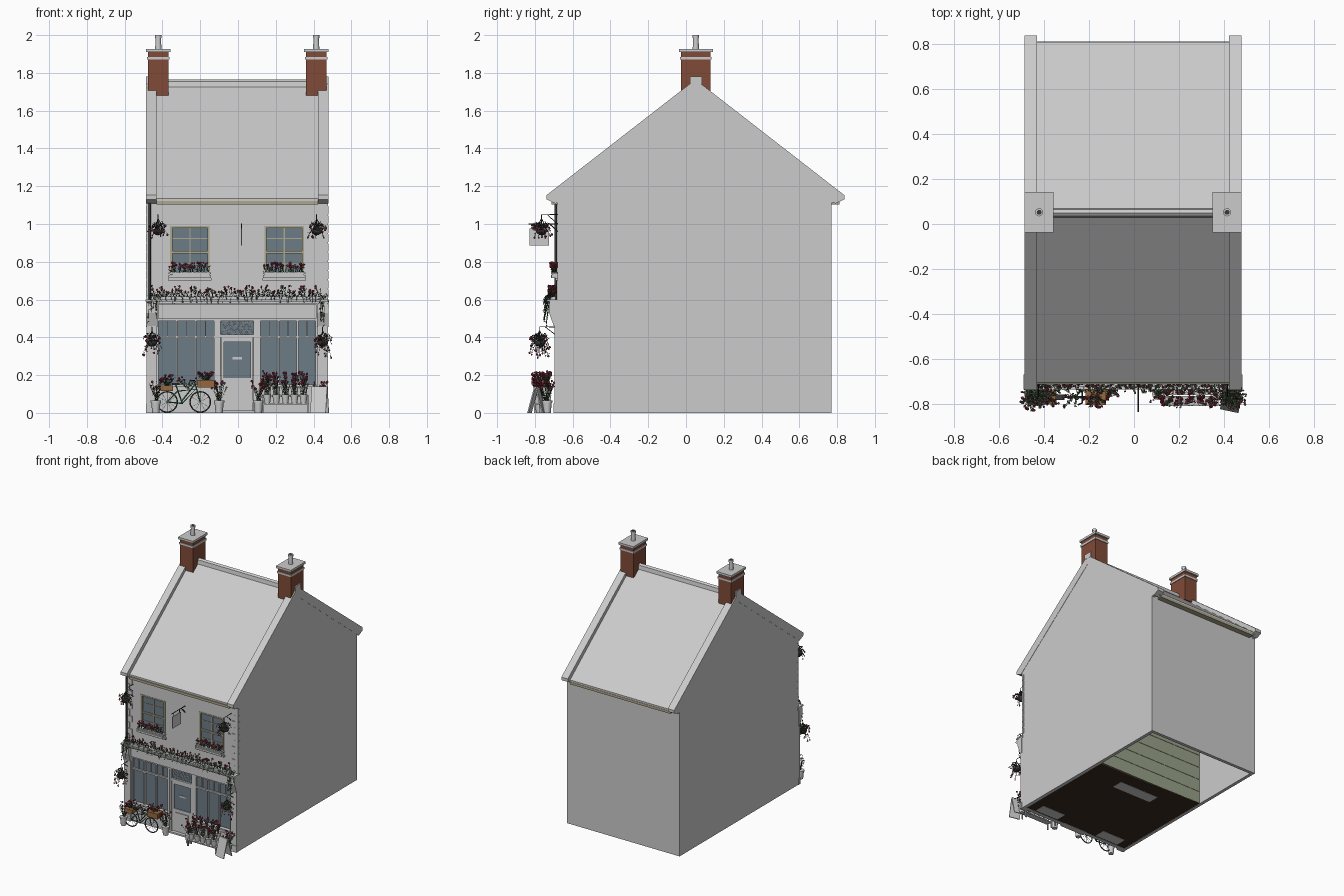
import bpy, bmesh, math, random
from mathutils import Vector, Matrix

if "Cube" in bpy.data.objects:
    bpy.data.objects.remove(bpy.data.objects["Cube"])
random.seed(4)
R = random.uniform
C = -0.004                      # centre line of the house
SIDES = ((-1, "left"), (1, "right"))

def mat(name, *c):
    m = bpy.data.materials.new(name)
    m.diffuse_color = (*c, 1)
    m.use_nodes = True
    m.node_tree.nodes["Principled BSDF"].inputs["Base Color"].default_value = m.diffuse_color
    return m
BRICK, GLASS = mat("brick", .22, .07, .04), mat("glass", .15, .2, .24)
CREAM, WOOD = mat("cream", .42, .39, .27), mat("floorboards", .045, .025, .014)
SAGE, LEAF = mat("sage", .32, .36, .25), mat("leaf", .055, .085, .045)
RED, PINK = mat("red_petal", .3, .02, .04), mat("pink_petal", .4, .1, .2)
IRON, GREEN = mat("iron", .04, .04, .04), mat("bike_green", .03, .14, .06)
WICKER = mat("wicker", .3, .14, .05)

def finish(name, bm, *mats):
    me = bpy.data.meshes.new(name)
    bmesh.ops.recalc_face_normals(bm, faces=bm.faces)
    bm.to_mesh(me); bm.free()
    o = bpy.data.objects.new(name, me)
    bpy.context.collection.objects.link(o)
    for m in mats:
        if m: me.materials.append(m)
    return o

def boxes(name, items, m=None):
    bm = bmesh.new()
    for x0, x1, y0, y1, z0, z1 in items:
        M = Matrix.Translation(((x0+x1)/2, (y0+y1)/2, (z0+z1)/2)) @ Matrix.Diagonal((x1-x0, y1-y0, z1-z0, 1))
        bmesh.ops.create_cube(bm, size=1, matrix=M)
    return finish(name, bm, m)

def prism(name, prof, x0, x1, m=None):
    """Extrude a (y, z) profile along x."""
    bm = bmesh.new()
    f = bm.faces.new([bm.verts.new((x0, y, z)) for y, z in prof])
    r = bmesh.ops.extrude_face_region(bm, geom=[f])
    bmesh.ops.translate(bm, verts=[v for v in r["geom"] if isinstance(v, bmesh.types.BMVert)], vec=(x1-x0, 0, 0))
    return finish(name, bm, m)

def wall(name, x0, x1, z0, z1, y, t, holes):
    """Flat wall with rectangular openings, thickened inwards."""
    xs = sorted({x0, x1} | {v for h in holes for v in h[:2]})
    zs = sorted({z0, z1} | {v for h in holes for v in h[2:]})
    bm = bmesh.new()
    for a, b in zip(xs, xs[1:]):
        for c, d in zip(zs, zs[1:]):
            if not any(h[0] < (a+b)/2 < h[1] and h[2] < (c+d)/2 < h[3] for h in holes):
                bm.faces.new([bm.verts.new(p) for p in ((a, y, c), (b, y, c), (b, y, d), (a, y, d))])
    bmesh.ops.remove_doubles(bm, verts=bm.verts, dist=1e-5)
    g = bmesh.ops.extrude_face_region(bm, geom=bm.faces[:], use_keep_orig=True)
    bmesh.ops.translate(bm, verts=[v for v in g["geom"] if isinstance(v, bmesh.types.BMVert)], vec=(0, t, 0))
    return finish(name, bm)

def tubes(name, paths, r, m=None, cyclic=False):
    cu = bpy.data.curves.new(name, 'CURVE')
    cu.dimensions, cu.bevel_depth, cu.bevel_resolution, cu.use_fill_caps = '3D', r, 1, True
    for p in paths:
        s = cu.splines.new('POLY')
        s.points.add(len(p)-1)
        for q, v in zip(s.points, p): q.co = (*v, 1)
        s.use_cyclic_u = cyclic
    o = bpy.data.objects.new(name, cu)
    bpy.context.collection.objects.link(o)
    if m: cu.materials.append(m)

def cones(name, items, m=None, seg=12):
    bm = bmesh.new()
    for x, y, z, r0, r1, h in items:
        bmesh.ops.create_cone(bm, cap_ends=True, segments=seg, radius1=r0, radius2=r1, depth=h,
                              matrix=Matrix.Translation((x, y, z+h/2)))
    o = finish(name, bm, m)
    for p in o.data.polygons: p.use_smooth = len(p.vertices) == 4

def plants(name, stalks, leaf=.011, petal=.007):
    """stalks: (start, end, lift of middle, leaf count, flower slot or 0)."""
    bm = bmesh.new()
    for p0, p1, lift, n, fl in stalks:
        p0, p1 = Vector(p0), Vector(p1)
        c = (p0+p1)/2 + Vector((0, 0, lift))
        at = lambda t: p0*(1-t)**2 + c*2*t*(1-t) + p1*t*t
        rings = [[bm.verts.new(at(i/4) + .0013*Vector((math.cos(a), math.sin(a), 0))) for a in (0, 2.1, 4.2)] for i in range(5)]
        for a, b in zip(rings, rings[1:]):
            for k in range(3): bm.faces.new((a[k], a[k-1], b[k-1], b[k]))
        for i in range(n):
            q = at((i+R(.4, 1))/n)
            d = Vector((R(-1, 1), R(-1, 1), R(-.7, .7))).normalized()*leaf*R(.8, 1.5)
            w = d.cross(Vector((0, 0, 1)))*.4
            v = [bm.verts.new(u) for u in (q, q+d*.5+w, q+d, q+d*.5-w)]
            bm.faces.new(v)
        if fl:
            k = len(bm.faces)
            bmesh.ops.create_icosphere(bm, subdivisions=1, radius=petal*R(.8, 1.3), matrix=Matrix.Translation(p1))
            bm.faces.ensure_lookup_table()
            for f in bm.faces[k:]: f.material_index = fl
    finish(name, bm, LEAF, RED, PINK)

def upright(x, y, z, h, spread, n, leaves=5):
    return [((x+R(-.3, .3)*spread, y, z), (x+R(-1, 1)*spread, y+R(-1, 1)*spread, z+h*R(.6, 1)), 0, leaves, random.choice((1, 1, 2, 0))) for _ in range(n)]

# --- house shell ---
X0, X1 = C-.48, C+.48
prof = [(-.68, 0), (-.68, 1.11), (-.735, 1.135), (.05, 1.745), (.83, 1.135), (.77, 1.11), (.77, 0)]
cope = [(-.69, 1.108), (-.738, 1.13), (-.738, 1.153), (.05, 1.765), (.838, 1.153), (.838, 1.13), (.79, 1.108), (.05, 1.69)]
for s, n in SIDES:
    prism(n+"_gable_wall", prof, C+s*.48, C+s*.455)
    prism(n+"_coping", cope, C+s*.482, C+s*.427)
    boxes(n+"_apex_block", [(C+s*.455-.028, C+s*.455+.028, .02, .085, 1.74, 1.78)])
boxes("back_wall", [(X0, X1, .745, .77, 0, 1.14)])
prism("roof", [(-.705, 1.115), (-.705, 1.135), (.05, 1.735), (.81, 1.135), (.81, 1.115), (.05, 1.70)], C-.45, C+.45)
prism("ridge_tiles", [(.03, 1.725), (.035, 1.755), (.05, 1.765), (.065, 1.755), (.07, 1.725)], C-.427, C+.427)
for n, y in (("front", -.712), ("back", .77)):
    boxes(n+"_eaves_gutter", [(C-.428, C+.428, y, y+.042, 1.103, 1.122)], CREAM)

# --- chimneys ---
for s, n in SIDES:
    x, y = C+s*.418, .052
    sq = lambda r, q, a, b: (x-r, x+r, y-q, y+q, a, b)
    boxes(n+"_chimney_stack", [sq(.055, .078, 1.68, 1.91)], BRICK)
    boxes(n+"_chimney_bands", [sq(.06, .083, 1.87, 1.885), sq(.064, .09, 1.91, 1.927)])
    cones(n+"_chimney_pot", [(x, y, 1.92, .017, .014, .07), (x, y, 1.985, .018, .018, .015)])
    cones(n+"_chimney_flue", [(x, y, 1.985, .011, .011, .0155)], IRON)

# --- upper facade ---
wins = [(-.36, -.15), (.14, .35)]
wall("upper_wall", X0, X1, .56, 1.12, -.673, .025, [(a, b, .715, .99) for a, b in wins])
for (a, b), (_, n) in zip(wins, SIDES):
    m = (a+b)/2
    boxes(n+"_sash_glass", [(a, b, -.66, -.655, .715, .99)], GLASS)
    boxes(n+"_sash_frame", [(a, a+.012, -.676, -.655, .715, .99), (b-.012, b, -.676, -.655, .715, .99),
          (a, b, -.676, -.655, .98, .99), (a, b, -.67, -.655, .845, .857), (m-.003, m+.003, -.666, -.655, .715, .99)], CREAM)
    boxes(n+"_sash_bars", [(a, b, -.664, -.655, z, z+.005) for z in (.92, .785)], CREAM)
    boxes(n+"_window_box", [(a-.008, b+.008, -.715, -.673, .735, .742), (a-.008, b+.008, -.715, -.71, .715, .73),
          (a-.01, b+.01, -.69, -.67, .70, .714), (a, b, -.71, -.675, .715, .745)])
    plants(n+"_window_flowers", [s for i in range(11) for s in upright(a+.01+i*.019, -.70, .73, .065, .018, 4, 4)])
for s, n in SIDES:
    boxes(n+"_quoins", [sorted((C+s*.482, C+s*(.482-(.055 if i % 2 else .035)))) + [-.68, -.66, .61+i*.049, .653+i*.049] for i in range(10)])
tubes("downpipe", [[(-.468, -.69, 1.11), (-.468, -.69, .60)]], .007, IRON)

# --- hanging sign ---
boxes("sign_board", [(.016, .022, -.828, -.725, .885, .975)])
tubes("sign_bracket", [[(.019, -.67, 1.0), (.019, -.835, 1.0)], [(.019, -.67, .95), (.019, -.72, 1.0)]] +
      [[(.019, y, 1.0), (.019, y, .97)] for y in (-.81, -.74)], .0028, IRON)

# --- shopfront ---
shop = [(-.425, -.122), (.115, .415)]
wall("shopfront_wall", X0, X1, 0, .59, -.685, .03, [(a, b, .148, .487) for a, b in shop] + [(-.105, .095, .012, .487)])
for (a, b), (s, n) in zip(shop, SIDES):
    boxes(n+"_shop_glass", [(a, b, -.668, -.664, .148, .487)], GLASS)
    boxes(n+"_shop_mullions", [(a+(b-a)*i/3-.004, a+(b-a)*i/3+.004, -.682, -.66, .148, .487) for i in range(4)] +
          [(a+(b-a)*(i+.5)/3-.002, a+(b-a)*(i+.5)/3+.002, -.676, -.66, .402, .487) for i in range(3)] +
          [(a, b, -.682, -.66, .397, .408), (a, b, -.697, -.66, .14, .15)])
    boxes(n+"_riser_panels", [(a+.015+(b-a)*i/3, a-.015+(b-a)*(i+1)/3, -.69, -.68, .035, .12) for i in range(3)])
    x = C+s*.453
    boxes(n+"_pilaster", [(x-.027, x+.027, -.697, -.68, 0, .58), (x-.03, x+.03, -.702, -.68, 0, .05)])
    prism(n+"_console", [(-.68, .455), (-.70, .46), (-.725, .53), (-.725, .58), (-.68, .58)], x-.03, x+.03)
    boxes(n+"_window_display", [(C+s*.28-.1, C+s*.28+.1, -.645, -.56, 0, .11)])
boxes("sign_fascia", [(C-.42, C+.42, -.697, -.68, .50, .575)])
boxes("shop_cornice", [(C-.487, C+.487, -.735, -.67, .59, .60), (C-.483, C+.483, -.722, -.67, .578, .59)])

# --- door ---
boxes("door_leaf", [(-.09, -.075, -.675, -.655, .012, .40), (.065, .08, -.675, -.655, .012, .40), (-.09, .08, -.675, -.655, .375, .40),
      (-.09, .08, -.673, -.655, .012, .185), (-.06, .05, -.679, -.67, .04, .16), (-.105, .095, -.682, -.655, .40, .415),
      (-.105, -.092, -.682, -.655, .012, .487), (.082, .095, -.682, -.655, .012, .487)])
boxes("door_glass", [(-.075, .065, -.667, -.66, .185, .375), (-.1, .09, -.667, -.66, .415, .487)], GLASS)
boxes("door_notice", [(-.03, .02, -.672, -.668, .283, .297)])
tubes("fanlight_lattice", [[(-.092+i*.032, -.669, .415 if k else .487), (-.092+i*.032+.05, -.669, .487 if k else .415)]
      for i in range(5) for k in (0, 1)], .0016)
boxes("door_step", [(-.11, .10, -.70, -.65, 0, .012)])

# --- shop interior ---
boxes("shop_floor", [(X0+.02, X1-.02, -.66, .18, .002, .01)], WOOD)
boxes("shop_back_wall", [(X0+.02, X1-.02, .17, .18, .002, .6)], SAGE)
boxes("back_wall_boards", [(X0+.02, X1-.02, .18, .183, z, z+.004) for z in (.1, .2, .3, .4, .5)], CREAM)
boxes("shop_counter", [(-.17, .17, -.03, .06, 0, .2)])

# --- hanging baskets ---
for s, n in SIDES:
    for lvl, x, y, z, top, drop in (("upper", C+s*.42, -.765, .96, 1.05, .04), ("lower", C+s*.452, -.775, .37, .455, .08)):
        bm = bmesh.new()
        bmesh.ops.create_uvsphere(bm, u_segments=12, v_segments=8, radius=.03, matrix=Matrix.Translation((x, y, z+.01)))
        bmesh.ops.bisect_plane(bm, geom=bm.verts[:]+bm.edges[:]+bm.faces[:], plane_co=(x, y, z+.012), plane_no=(0, 0, 1), clear_outer=True)
        finish(f"{n}_{lvl}_basket", bm, IRON)
        tubes(f"{n}_{lvl}_basket_bracket", [[(x, -.675, top), (x, y, top), (x, y, top-.02)], [(x, -.68, top-.05), (x, y+.03, top)]] +
              [[(x, y, top-.02), (x+.03*math.cos(a), y+.03*math.sin(a), z+.012)] for a in (0, 2.1, 4.2)], .0022, IRON)
        st = []
        for i in range(30):
            a, r = i*2.4, R(.03, .055)
            st.append(((x, y, z+.01), (x+r*math.cos(a), y+r*math.sin(a), z+(R(-drop, .01) if i % 2 else R(.01, .035))), .05, 6, i % 3))
        plants(f"{n}_{lvl}_basket_plant", st, petal=.006)

# --- trough planting and trailing vines over the cornice ---
boxes("cornice_trough", [(C-.44, C+.44, -.725, -.69, .60, .617)])
st = []
for i in range(46):
    x = -.44+i*.0193
    st += upright(x, -.71, .61, .065 if i % 5 < 2 else .04, .018, 3, 5)
    st.append(((x, -.715, .615), (x+R(-.02, .02), R(-.755, -.735), R(.575, .60)), .03, 5, 0))
for s, n in SIDES:
    for i in range(8):
        x = C+s*R(.42, .47)
        st.append(((x, -.71, .62), (x+R(-.015, .015), R(-.755, -.735), R(.45, .56)), .07, 11, 0))
plants("trough_plants", st, petal=.0055)

# --- bicycle ---
by, wheels = -.77, (-.375, -.20)
circ = lambda x, r: [(x+r*math.cos(a*math.pi/12), by, .058+r*math.sin(a*math.pi/12)) for a in range(24)]
tubes("bike_tyres", [circ(x, .054) for x in wheels], .004, IRON, True)
tubes("bike_spokes", [[(x, by, .058), p] for x in wheels for p in circ(x, .052)[::2]], .0009)
P = lambda x, z, y=by: (x, y, z)
tubes("bike_frame", [[P(-.375, .058), P(-.295, .05), P(-.225, .125), P(-.32, .115), P(-.375, .058)], [P(-.295, .05), P(-.33, .15)],
      [P(-.20, .058), P(-.23, .165)], [P(-.30, .06), P(-.228, .15)]], .004, GREEN)
tubes("bike_handlebar", [[P(-.25, .17, by-.035), P(-.23, .172, by-.025), P(-.23, .172, by+.025), P(-.25, .17, by+.035)]], .0035, IRON)
boxes("bike_saddle", [(-.35, -.31, by-.012, by+.012, .148, .158)], IRON)
boxes("bike_front_basket", [(-.215, -.125, by-.035, by+.035, .135, .175)], WICKER)
boxes("bike_rear_crate", [(-.41, -.345, by-.03, by+.03, .115, .145)], WICKER)
plants("bike_flowers", upright(-.17, by, .165, .05, .045, 26) + upright(-.375, by, .135, .065, .04, 22) + upright(-.27, by, .13, .06, .05, 12))

# --- pots by the wall ---
pots = [(-.435, -.775), (-.10, -.74), (.108, -.755), (.43, -.735)]
cones("floor_pots", [(x, y, 0, .019, .025, .06) for x, y in pots] + [(x, y, .055, .028, .028, .01) for x, y in pots])
plants("pot_plants", [s for x, y in pots for s in upright(x, y, .06, .11, .042, 16, 6)])

# --- flower bucket stand ---
bx = [.155+i*.048 for i in range(5)]
boxes("bucket_stand", [(.13, .375, -.81, -.765, .045, .052), (.13, .375, -.76, -.715, .085, .092)] +
      [(x, x+.008, y, y+.008, 0, h) for x in (.13, .367) for y, h in ((-.805, .045), (-.765, .085), (-.722, .085))])
rows = [(x, y, z) for x in bx for y, z in ((-.788, .052), (-.738, .092))]
cones("flower_buckets", [(x, y, z, .015, .021, .045) for x, y, z in rows])
plants("bucket_flowers", [s for x, y, z in rows for s in upright(x, y, z+.04, .09, .024, 11, 5)])

# --- pavement board ---
for k, y in ((1, -.833), (-1, -.747)):
    o = prism("a_board_front" if k > 0 else "a_board_back", [(y+.79, 0), (y+.79+k*.007, 0), (k*.002, .14), (-k*.005, .14)], -.042, .042)
    o.location, o.rotation_euler = (.432, -.79, 0), (0, 0, math.radians(-12))
